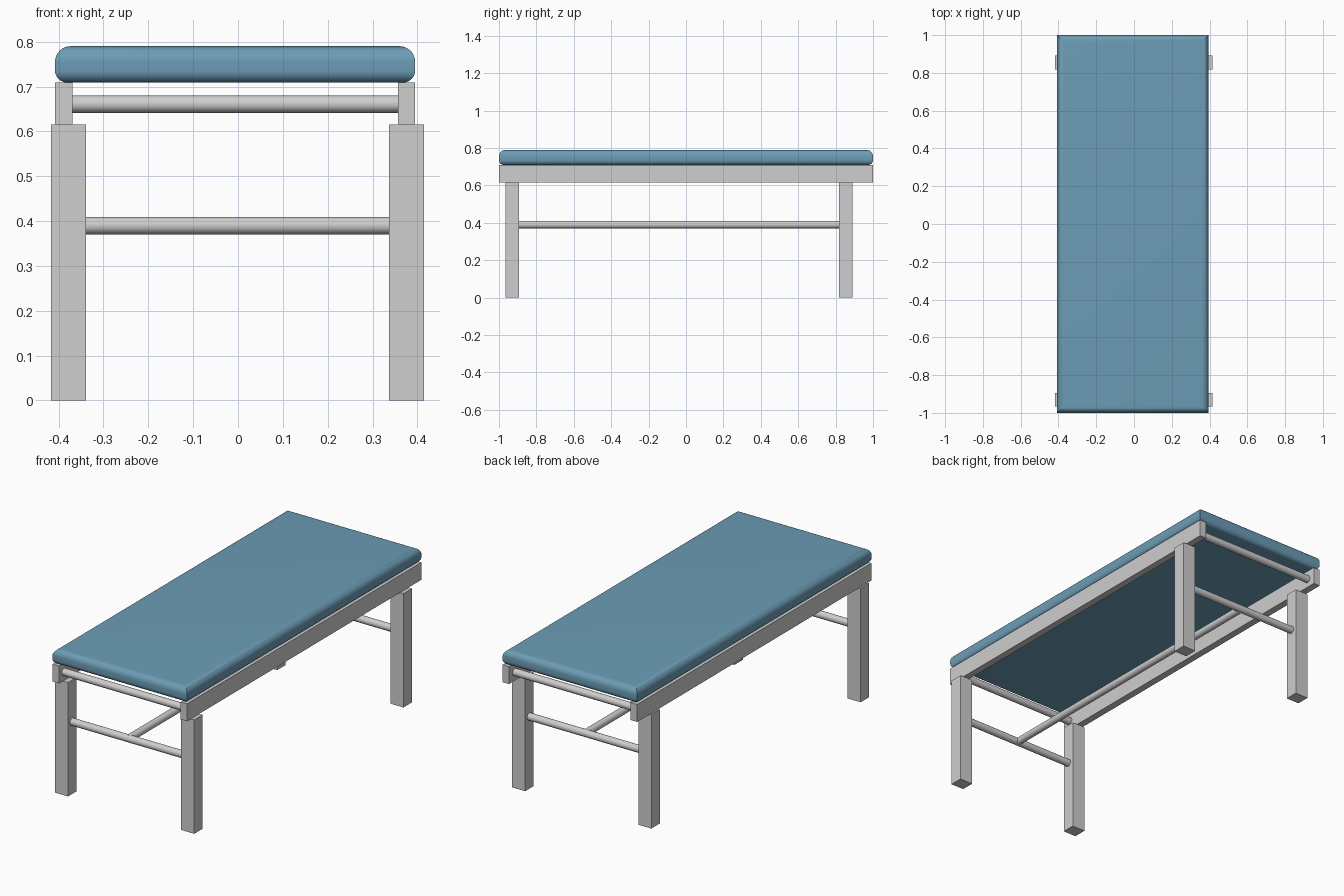
import bpy, bmesh, math

if "Cube" in bpy.data.objects:
    bpy.data.objects.remove(bpy.data.objects["Cube"])


def material(name, rgb):
    m = bpy.data.materials.new(name)
    m.diffuse_color = (*rgb, 1)
    m.use_nodes = True
    m.node_tree.nodes["Principled BSDF"].inputs["Base Color"].default_value = m.diffuse_color
    return m


BLUE = material("blue vinyl", (0.15, 0.335, 0.465))
GREY = material("light grey metal", (0.62, 0.62, 0.62))


def finish(name, bm, mat, smooth=False):
    bmesh.ops.recalc_face_normals(bm, faces=bm.faces)
    me = bpy.data.meshes.new(name)
    bm.to_mesh(me)
    bm.free()
    me.materials.append(mat)
    ob = bpy.data.objects.new(name, me)
    bpy.context.collection.objects.link(ob)
    if smooth:
        bpy.ops.object.select_all(action='DESELECT')
        ob.select_set(True)
        bpy.context.view_layer.objects.active = ob
        bpy.ops.object.shade_smooth_by_angle(angle=math.radians(35))
    return ob


def box(name, x, y, z):
    bm = bmesh.new()
    bmesh.ops.create_cube(bm, size=1)
    for v in bm.verts:
        v.co = [lo + (c + 0.5) * (hi - lo) for c, (lo, hi) in zip(v.co, (x, y, z))]
    return finish(name, bm, GREY)


def bar(name, axis, lo, hi, centre, r=0.0195):
    """Round bar along axis 'x' or 'y'; centre is (other horizontal coordinate, z)."""
    bm = bmesh.new()
    bmesh.ops.create_cone(bm, cap_ends=True, segments=32, radius1=r, radius2=r, depth=hi - lo)
    mid = (lo + hi) / 2
    for v in bm.verts:
        a, b, c = v.co
        v.co = ((c + mid, a + centre[0], b + centre[1]) if axis == 'x'
                else (a + centre[0], c + mid, b + centre[1]))
    return finish(name, bm, GREY, True)


# Cushion: stacked rectangles following a rounded edge, with mitred corners
X0, X1, Z0, Z1 = -0.408, 0.395, 0.709, 0.79
RB, RT, N = 0.027, 0.035, 8
arc = [math.pi / 2 * i / N for i in range(N + 1)]
profile = [(RB * (1 - math.sin(a)), Z0 + RB * (1 - math.cos(a))) for a in arc]
profile += [(RT * (1 - math.cos(a)), Z1 - RT * (1 - math.sin(a))) for a in arc]
bm = bmesh.new()
rings = [[bm.verts.new(p) for p in ((X0 + d, -1 + d, z), (X1 - d, -1 + d, z),
                                    (X1 - d, 1 - d, z), (X0 + d, 1 - d, z))]
         for d, z in profile]
for lower, upper in zip(rings, rings[1:]):
    for i in range(4):
        j = (i + 1) % 4
        bm.faces.new((lower[i], lower[j], upper[j], upper[i]))
bm.faces.new(rings[0][::-1])
bm.faces.new(rings[-1])
finish("cushion", bm, BLUE, True)

# Side rails
box("left_rail", (X0, -0.369), (-1, 1), (0.615, 0.709))
box("right_rail", (0.357, X1), (-1, 1), (0.615, 0.709))

# Legs and cross bars at each end
for end, y, y_top in (("front", -0.93, -0.957), ("back", 0.855, 0.95)):
    ys = (y - 0.036, y + 0.036)
    box(end + "_left_leg", (-0.417, -0.339), ys, (0, 0.615))
    box(end + "_right_leg", (0.337, 0.415), ys, (0, 0.615))
    bar(end + "_lower_bar", 'x', -0.345, 0.343, (y, 0.39))
    bar(end + "_upper_bar", 'x', -0.375, 0.363, (y_top, 0.661))

# Long stretcher joining the lower cross bars
bar("long_stretcher", 'y', -0.935, 0.86, (0, 0.39))
